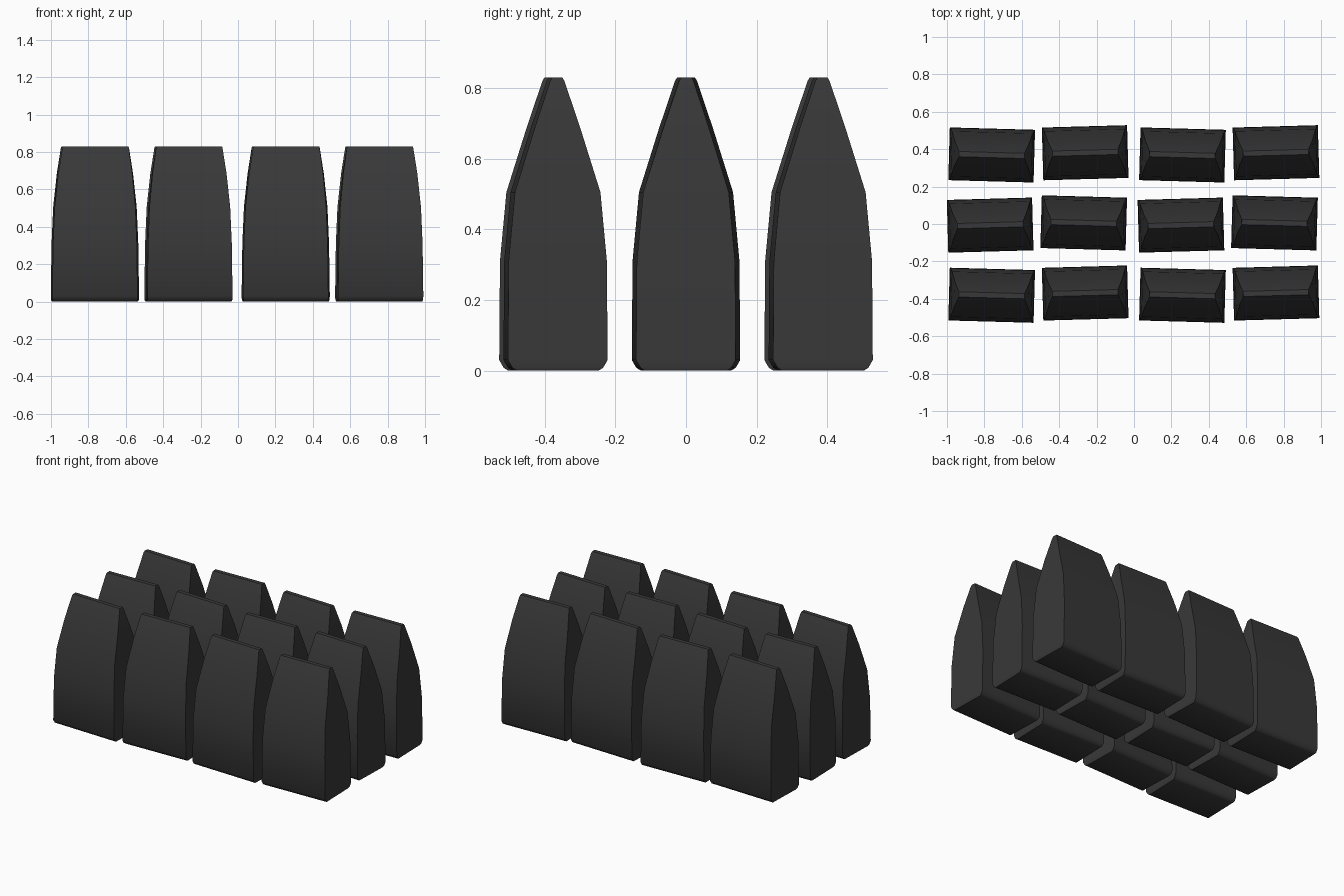
import bpy, bmesh, math

cube = bpy.data.objects.get("Cube")
if cube:
    bpy.data.objects.remove(cube, do_unlink=True)

# Dark rubber colour
mat = bpy.data.materials.new("dark_grey")
mat.use_nodes = True
colour = (0.04, 0.04, 0.04, 1)
mat.diffuse_color = colour
mat.node_tree.nodes["Principled BSDF"].inputs["Base Color"].default_value = colour

# Cross-sections of one block: height, half width, half depth
SECTIONS = [(0.0, 0.222, 0.115), (0.008, 0.227, 0.128), (0.03, 0.228, 0.141),
            (0.31, 0.224, 0.139), (0.505, 0.216, 0.121),
            (0.685, 0.198, 0.065), (0.82, 0.178, 0.020), (0.83, 0.175, 0.014)]


def block_mesh():
    bm = bmesh.new()
    rings = [[bm.verts.new((sx * w, sy * d, z))
              for sx, sy in ((-1, -1), (1, -1), (1, 1), (-1, 1))]
             for z, w, d in SECTIONS]
    for low, high in zip(rings, rings[1:]):
        for i in range(4):
            j = (i + 1) % 4
            bm.faces.new((low[i], low[j], high[j], high[i]))
    bm.faces.new(rings[0][::-1])
    bm.faces.new(rings[-1])
    mesh = bpy.data.meshes.new("tapered_block")
    bm.to_mesh(mesh)
    bm.free()
    mesh.materials.append(mat)
    return mesh


# Grid of blocks, alternately twisted like a tread pattern
mesh = block_mesh()
for row, name in enumerate(("front", "middle", "back")):
    for col, side in enumerate((-0.763, -0.263, 0.257, 0.757)):
        twist = 1 if (row + col) % 2 else -1
        x = side + (-0.006 if row == 1 else 0.002)
        lift = 0.006 * (twist if row != 1 else -twist)
        block = bpy.data.objects.new(f"{name}_block_{col + 1}", mesh)
        block.location = (x, (row - 1) * 0.375 + lift, 0)
        block.rotation_euler.z = math.radians(1.6 * twist)
        bpy.context.collection.objects.link(block)

# Smooth the curved faces while keeping the corners crisp
block.select_set(True)
bpy.context.view_layer.objects.active = block
bpy.ops.object.shade_smooth_by_angle(angle=math.radians(50))
